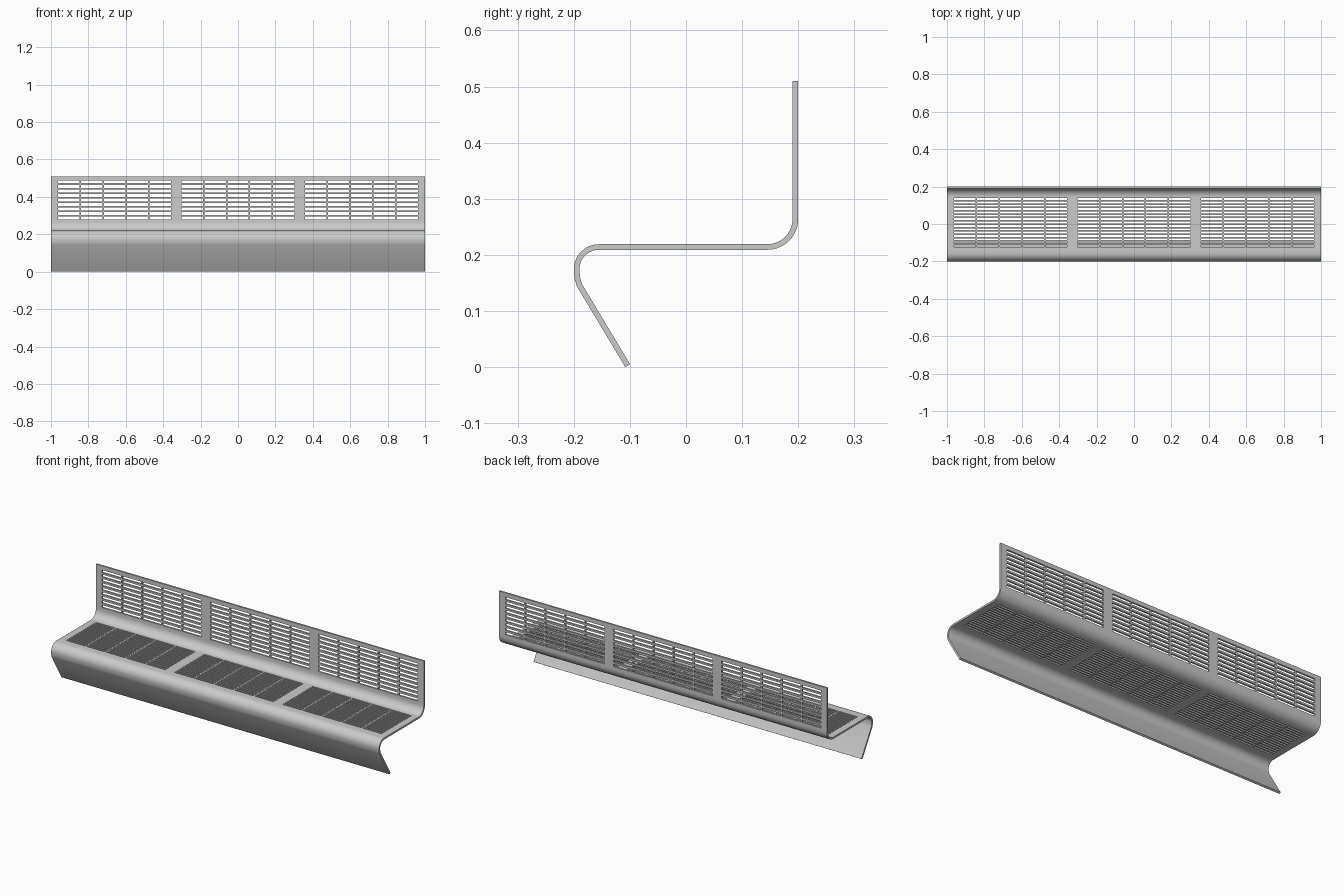
import bpy, bmesh, math

if "Cube" in bpy.data.objects:
    bpy.data.objects.remove(bpy.data.objects["Cube"])

THICK = 0.01


def arc(cy, cz, r, a0, a1, n):
    pts = []
    for i in range(n + 1):
        a = math.radians(a0 + (a1 - a0) * i / n)
        pts.append((cy + r * math.cos(a), cz + r * math.sin(a)))
    return pts


def slot_spans(start, end, count, gap):
    """Evenly spaced open intervals, separated by solid bars."""
    width = (end - start - gap * (count - 1)) / count
    return [(start + i * (width + gap), start + i * (width + gap) + width)
            for i in range(count)]


# Slot layout: three panels of five columns, on both the seat and the back
columns = []
for centre in (-0.66, 0.0, 0.66):
    columns += slot_spans(centre - 0.302, centre + 0.302, 5, 0.008)
seat_rows = slot_spans(-0.122, 0.138, 15, 0.008)
back_rows = slot_spans(0.28, 0.487, 9, 0.010)

# Centreline of the bent sheet, from the front lip to the top of the back
profile = [(-0.104, 0.0026), (-0.190, 0.146), (-0.1935, 0.158)]
profile += arc(-0.155, 0.174, 0.04, 180, 90, 10)
slot_starts = set()
for a, b in seat_rows:
    slot_starts.add(len(profile))
    profile += [(a, 0.214), (b, 0.214)]
profile += arc(0.145, 0.264, 0.05, -90, 0, 10)
for a, b in back_rows:
    slot_starts.add(len(profile))
    profile += [(0.195, a), (0.195, b)]
profile.append((0.195, 0.51))

xs = [-1.0] + [x for span in columns for x in span] + [1.0]

# Sheet grid, leaving the slot cells open
bm = bmesh.new()
grid = [[bm.verts.new((x, y, z)) for x in xs] for y, z in profile]
for j in range(len(profile) - 1):
    for i in range(len(xs) - 1):
        if j in slot_starts and i % 2 == 1:
            continue
        bm.faces.new((grid[j][i], grid[j][i + 1],
                      grid[j + 1][i + 1], grid[j + 1][i]))
mesh = bpy.data.meshes.new("slotted_bench_sheet")
bm.to_mesh(mesh)
bm.free()
bench = bpy.data.objects.new("slotted_bench_sheet", mesh)
bpy.context.collection.objects.link(bench)
bpy.context.view_layer.objects.active = bench
bench.select_set(True)

# Sheet thickness
solid = bench.modifiers.new("thickness", 'SOLIDIFY')
solid.thickness = THICK
solid.offset = 0
solid.use_even_offset = True
bpy.ops.object.modifier_apply(modifier=solid.name)
bpy.ops.object.shade_smooth_by_angle(angle=math.radians(35))
